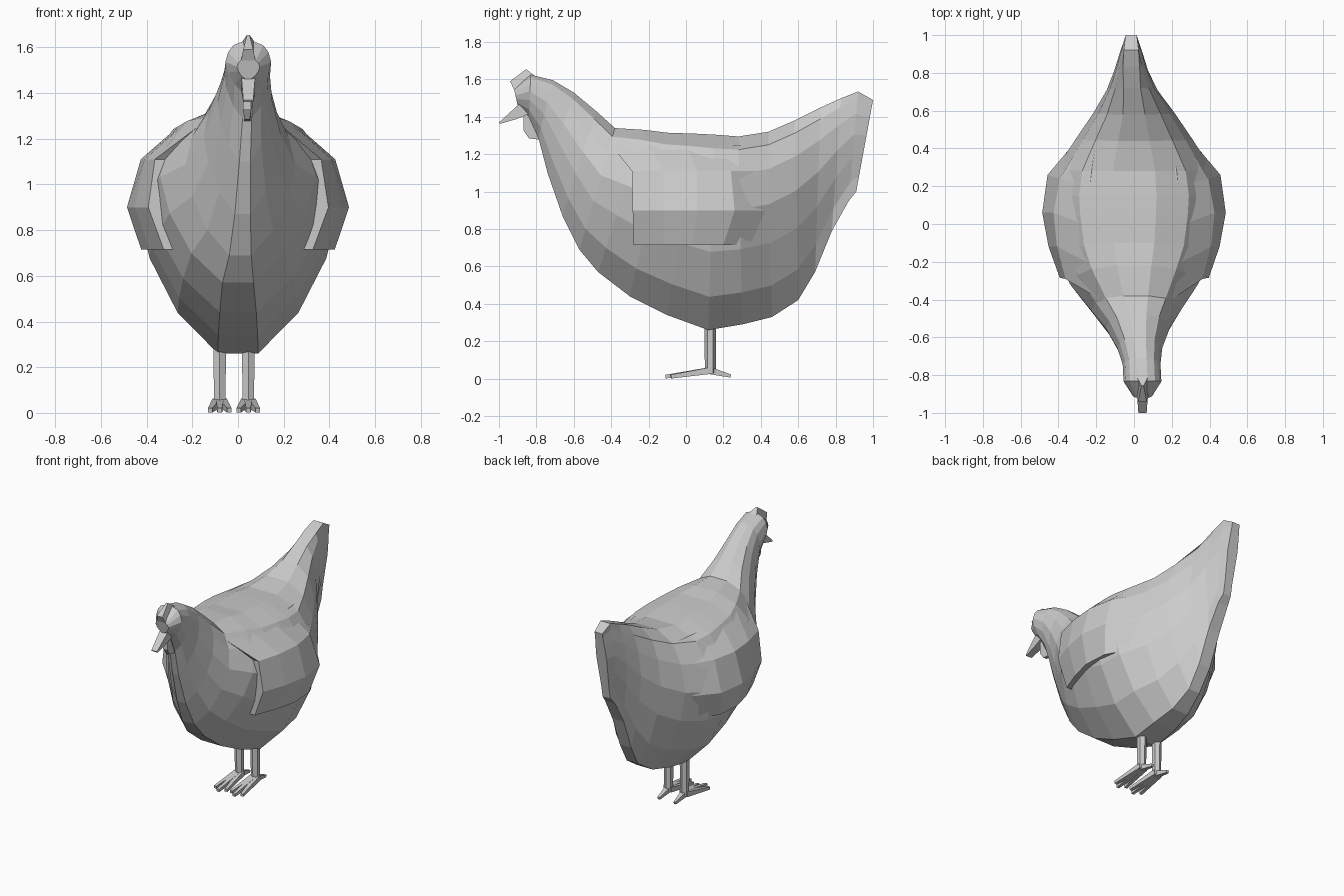
import bpy, bmesh
from math import cos, sin, tau
from mathutils import Vector
from mathutils.bvhtree import BVHTree

if "Cube" in bpy.data.objects:
    bpy.data.objects.remove(bpy.data.objects["Cube"])


def make(name, verts, faces):
    """Flat-shaded object with consistent normals; also returns a BVH of it."""
    bm = bmesh.new()
    vs = [bm.verts.new(v) for v in verts]
    for f in faces:
        bm.faces.new([vs[i] for i in f])
    bmesh.ops.recalc_face_normals(bm, faces=bm.faces[:])
    tree = BVHTree.FromBMesh(bm)
    me = bpy.data.meshes.new(name)
    bm.to_mesh(me)
    bm.free()
    bpy.context.collection.objects.link(bpy.data.objects.new(name, me))
    return tree


def loft(name, rings):
    n = len(rings[0])
    verts = [v for r in rings for v in r]
    faces = [(a * n + i, a * n + (i + 1) % n, (a + 1) * n + (i + 1) % n, (a + 1) * n + i)
             for a in range(len(rings) - 1) for i in range(n)]
    faces += [tuple(range(n)), tuple(range(len(verts) - n, len(verts)))]
    return make(name, verts, faces)


def slab(name, outline, x):
    """Side outline of (y, z, half width) points given thickness across x."""
    loft(name, [[(x + s * w, y, z) for y, z, w in outline] for s in (-1, 1)])


def limb(name, p, q, r1, r2, n=6):
    p, q = Vector(p), Vector(q)
    d = (q - p).normalized()
    u = d.cross(Vector((0, 1, 0) if abs(d.z) > 0.8 else (0, 0, 1))).normalized()
    v = d.cross(u)
    loft(name, [[c + r * (cos(tau * (i + 0.5) / n) * u + sin(tau * (i + 0.5) / n) * v)
                 for i in range(n)] for c, r in ((p, r1), (q, r2))])


# Body, neck and tail: slanted sections (top y, top z, bottom y, bottom z, half width, x centre)
stations = [
    (-0.92, 1.55, -0.90, 1.46, 0.05, 0.045),
    (-0.83, 1.625, -0.84, 1.40, 0.10, 0.045),
    (-0.71, 1.595, -0.79, 1.29, 0.10, 0.04),
    (-0.60, 1.53, -0.74, 1.10, 0.12, 0.03),
    (-0.48, 1.43, -0.66, 0.87, 0.17, 0.02),
    (-0.38, 1.34, -0.57, 0.69, 0.24, 0.01),
    (-0.22, 1.33, -0.47, 0.57, 0.34, 0.0),
    (-0.10, 1.315, -0.30, 0.44, 0.40, 0.0),
    (0.05, 1.31, -0.10, 0.34, 0.43, 0.0),
    (0.15, 1.305, 0.12, 0.26, 0.44, 0.0),
    (0.28, 1.295, 0.30, 0.29, 0.415, 0.0),
    (0.44, 1.32, 0.46, 0.33, 0.31, 0.0),
    (0.58, 1.38, 0.60, 0.42, 0.215, 0.0),
    (0.72, 1.45, 0.69, 0.57, 0.135, -0.01),
    (0.83, 1.50, 0.78, 0.79, 0.09, -0.015),
    (0.92, 1.535, 0.87, 0.95, 0.062, -0.015),
    (1.00, 1.49, 0.91, 1.00, 0.04, -0.015),
]
half = [(0.2, 0), (0.6, 0.17), (0.88, 0.4), (1, 0.61), (0.88, 0.8), (0.66, 0.93), (0.27, 1)]
rings = []
for ty, tz, by, bz, w, cx in stations:
    blunt = max(0, ty - 0.5) * 1.5          # the tail ends in a flat upright blade
    side = [(max(x, blunt), t) for x, t in half]
    rings.append([(cx + x * w, by + (ty - by) * t, bz + (tz - bz) * t)
                  for x, t in side + [(-x, t) for x, t in reversed(side)]])
body = loft("body", rings)

# Wings: stepped panels standing off the body, fading out towards the tail
rows = [((-0.40, -0.2, 0.0, 0.2, 0.40), 1.25, 0.0),
        ((-0.29, -0.12, 0.06, 0.24, 0.45), 1.11, 0.045),
        ((-0.285, -0.12, 0.06, 0.26, 0.45), 0.90, 0.055),
        ((-0.28, -0.12, 0.03, 0.20, 0.36), 0.715, 0.04)]
fade = (1, 1, 1, 0.7, -0.1)
for side, s in (("right", 1), ("left", -1)):
    outer, inner = [], []
    for ys, z, lift in rows:
        for y, f in zip(ys, fade):
            hit = body.ray_cast(Vector((s * 2, y, z)), Vector((-s, 0, 0)))[0]
            x = abs(hit.x) if hit else 0.2
            outer.append((s * (x + lift * f), y, z))
            inner.append((s * (x - 0.05), y, z))
    n, m = len(fade), len(outer)
    quads = [(r * n + c, r * n + c + 1, r * n + n + c + 1, r * n + n + c)
             for r in range(len(rows) - 1) for c in range(n - 1)]
    rim = list(range(n)) + [r * n + n - 1 for r in range(1, len(rows))]
    rim += list(range(m - 2, m - n - 1, -1)) + [r * n for r in range(len(rows) - 2, 0, -1)]
    faces = quads + [tuple(i + m for i in q) for q in quads]
    faces += [(a, b, b + m, a + m) for a, b in zip(rim, rim[1:] + rim[:1])]
    make(side + "_wing", outer + inner, faces)

# Comb, beak and wattle
slab("comb", [(-0.94, 1.59, 0.022), (-0.855, 1.655, 0.006), (-0.81, 1.62, 0.03),
              (-0.84, 1.53, 0.04), (-0.91, 1.525, 0.035)], 0.045)
slab("beak", [(-0.89, 1.47, 0.03), (-1.0, 1.37, 0.022), (-0.995, 1.362, 0.022),
              (-0.90, 1.39, 0.028), (-0.83, 1.42, 0.03)], 0.045)
slab("wattle", [(-0.87, 1.42, 0.015), (-0.87, 1.33, 0.018), (-0.84, 1.285, 0.012),
                (-0.76, 1.275, 0.015), (-0.77, 1.40, 0.02)], 0.04)

# Legs with three front toes and one back toe each
for side, x in (("right", 0.045), ("left", -0.08)):
    limb(side + "_leg", (x, 0.13, 0.32), (x, 0.13, 0.03), 0.032, 0.029)
    for i, (dx, y) in enumerate(((-0.042, -0.08), (0, -0.11), (0.042, -0.08))):
        limb(f"{side}_front_toe_{i + 1}", (x + dx * 0.3, 0.14, 0.045), (x + dx, y, 0.011),
             0.026, 0.014, 4)
    limb(side + "_back_toe", (x, 0.12, 0.045), (x, 0.24, 0.014), 0.028, 0.012, 4)
